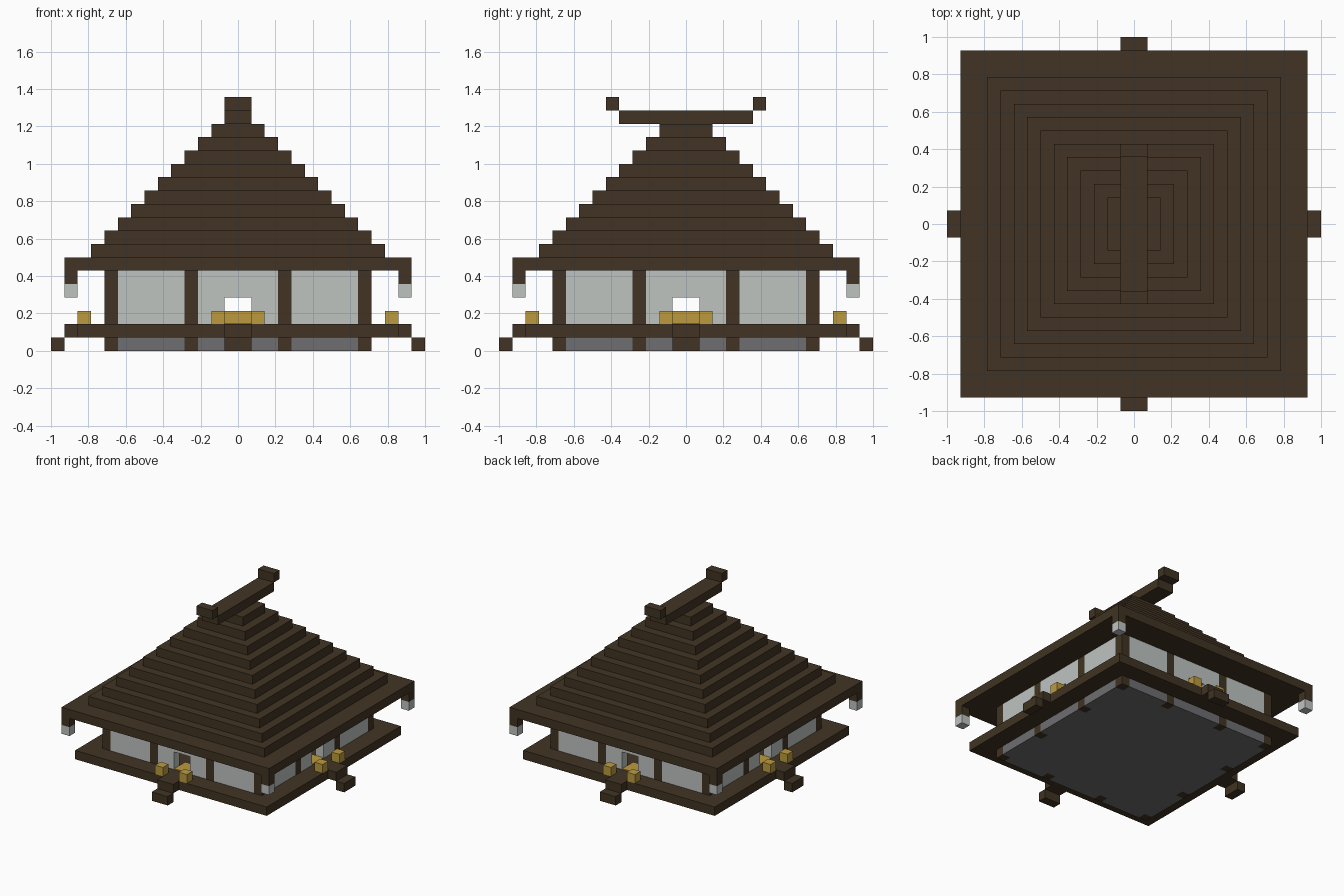
import bpy, bmesh
from mathutils import Matrix, Vector

cube = bpy.data.objects.get("Cube")
if cube:
    bpy.data.objects.remove(cube, do_unlink=True)

U = 1 / 14  # one block


def material(name, rgb):
    linear = [((c / 255 + 0.055) / 1.055) ** 2.4 for c in rgb]
    m = bpy.data.materials.new(name)
    m.use_nodes = True
    m.diffuse_color = (*linear, 1)
    m.node_tree.nodes["Principled BSDF"].inputs["Base Color"].default_value = (*linear, 1)
    return m


WOOD = material("dark_wood", (65, 52, 35))
PAPER = material("pale_paper", (190, 195, 192))
GOLD = material("gold", (188, 154, 62))
STONE = material("grey_stone", (110, 109, 112))


def build(name, mat, boxes, turns=1):
    """Boxes are (x0, x1, y0, y1, z0, z1) in blocks, repeated by quarter turns."""
    bm = bmesh.new()
    for turn in range(turns):
        spin = Matrix.Rotation(turn * 1.5707963, 4, "Z")
        for x0, x1, y0, y1, z0, z1 in boxes:
            centre = Vector((x0 + x1, y0 + y1, z0 + z1)) * U / 2
            size = Matrix.Diagonal((x1 - x0, y1 - y0, z1 - z0, 1 / U)) * U
            bmesh.ops.create_cube(bm, size=1, matrix=spin @ Matrix.Translation(centre) @ size)
    mesh = bpy.data.meshes.new(name)
    bm.to_mesh(mesh)
    bm.free()
    mesh.materials.append(mat)
    obj = bpy.data.objects.new(name, mesh)
    bpy.context.collection.objects.link(obj)
    return obj


def square(r, z0, z1):
    return (-r, r, -r, r, z0, z1)


# Stone base, filled between the posts
spans = [(-9, -4), (-3, 3), (4, 9)]
build("foundation_core", STONE, [square(9, 0, 1)])
build("foundation_edges", STONE, [(a, b, -10, -9, 0, 1) for a, b in spans], 4)

# Deck and the steps on every side
build("deck", WOOD, [square(12, 1, 2)])
build("steps", WOOD, [(-1, 1, -13, -12, 1, 2), (-1, 1, -14, -13, 0, 1)], 4)

# Posts and paper walls with a doorway in each side
build("posts", WOOD, [(x, x + 1, -10, -9, 0, 6) for x in (-4, 3, 9)], 4)
panels = [(-9, -4, 2), (-3, -1, 2), (-1, 1, 4), (1, 3, 2), (4, 9, 2)]
build("wall_panels", PAPER, [(a, b, -10, -9, z, 6) for a, b, z in panels], 4)

# Gold sills, central block and the lamps beside the steps
build("door_sills", GOLD, [(-1, 1, -10, -8, 2, 2.1)], 4)
build("centre_block", GOLD, [square(1, 2, 3)])
build("step_lamps", GOLD, [(x, x + 1, -12, -11, 2, 3) for x in (-2, 1)], 4)

# Stepped roof, eave corners and hanging lanterns
build("eaves", WOOD, [square(13, 6, 7)])
build("roof_tiers", WOOD, [square(11 - i, 7 + i, 8 + i) for i in range(10)])
build("eave_corners", WOOD, [(12, 13, -13, -12, 5, 6)], 4)
build("corner_lanterns", PAPER, [(12, 13, -13, -12, 4, 5)], 4)

# Ridge beam with raised ends
build("ridge_beam", WOOD, [(-1, 1, -5, 5, 17, 18)])
build("ridge_ends", WOOD, [(-1, 1, y, y + 1, 18, 19) for y in (-6, 5)])
